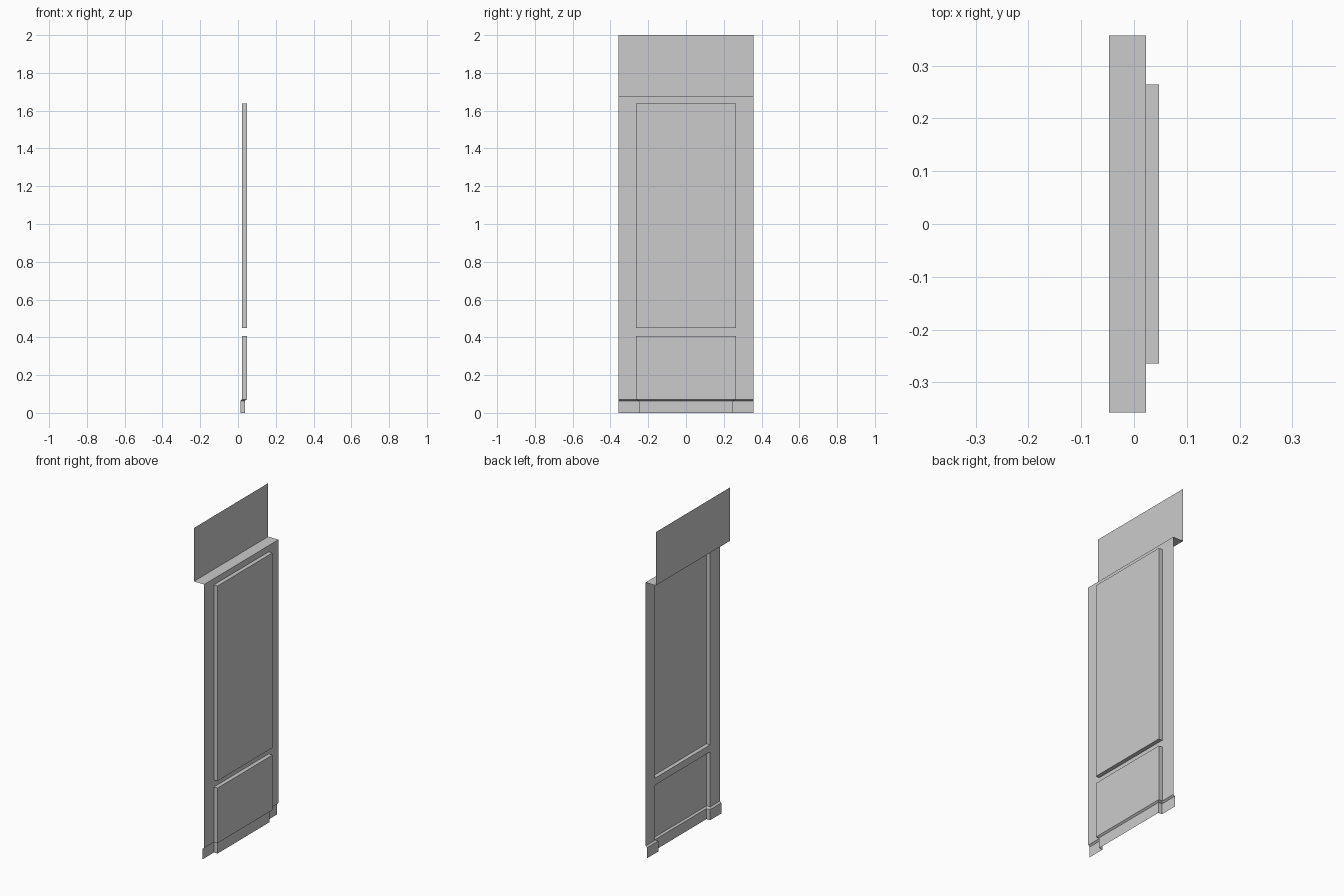
import bpy
import bmesh

cube = bpy.data.objects.get("Cube")
if cube:
    bpy.data.objects.remove(cube, do_unlink=True)

grey = bpy.data.materials.new("plain_grey")
grey.use_nodes = True
colour = (0.6, 0.6, 0.6, 1)
grey.diffuse_color = colour
grey.node_tree.nodes["Principled BSDF"].inputs["Base Color"].default_value = colour

HALF = 0.357      # half width of the whole wall piece
PANEL = 0.264     # half width of the raised panels
BASE = 0.249      # half width of the projecting plinth block
WALL_X = 0.0225   # plane of the wall
BACK_X = -0.047   # plane of the set-back header
RAISE = 0.0245    # how far the panels stand out


def outline(z, x, raise_by=0, half=PANEL):
    """Stepped cross-section: wall, raised middle, wall."""
    front = x + raise_by
    return [(x, -HALF, z), (x, -half, z), (front, -half, z),
            (front, half, z), (x, half, z), (x, HALF, z)]


def loft(name, sections):
    """Skin a sheet through the cross-sections from the bottom up."""
    bm = bmesh.new()
    rows = [[bm.verts.new(p) for p in section] for section in sections]
    for low, high in zip(rows, rows[1:]):
        for j in range(len(low) - 1):
            bm.faces.new((low[j], low[j + 1], high[j + 1], high[j]))
    bmesh.ops.remove_doubles(bm, verts=bm.verts[:], dist=1e-5)
    bmesh.ops.dissolve_degenerate(bm, edges=bm.edges[:], dist=1e-5)
    mesh = bpy.data.meshes.new(name)
    bm.to_mesh(mesh)
    bm.free()
    mesh.materials.append(grey)
    obj = bpy.data.objects.new(name, mesh)
    bpy.context.collection.objects.link(obj)
    return obj


# Recessed plinth with a sloping ledge up to the wall
loft("plinth", [
    outline(0, 0.012, RAISE, BASE),
    outline(0.064, 0.012, RAISE, BASE),
    outline(0.072, WALL_X, RAISE),
])

# Wall with a short lower panel and a tall upper panel pressed out of it
wall = [outline(0.072, WALL_X, RAISE)]
for z, raised in ((0.407, False), (0.45, True), (1.637, False)):
    before, after = (0, RAISE) if raised else (RAISE, 0)
    wall += [outline(z, WALL_X, before), outline(z, WALL_X, after)]
wall.append(outline(1.675, WALL_X))
loft("panelled_wall", wall)

# Shelf running back to the header
loft("shelf", [outline(1.675, WALL_X), outline(1.675, BACK_X)])

# Plain header above the shelf
loft("header", [outline(1.675, BACK_X), outline(2, BACK_X)])
